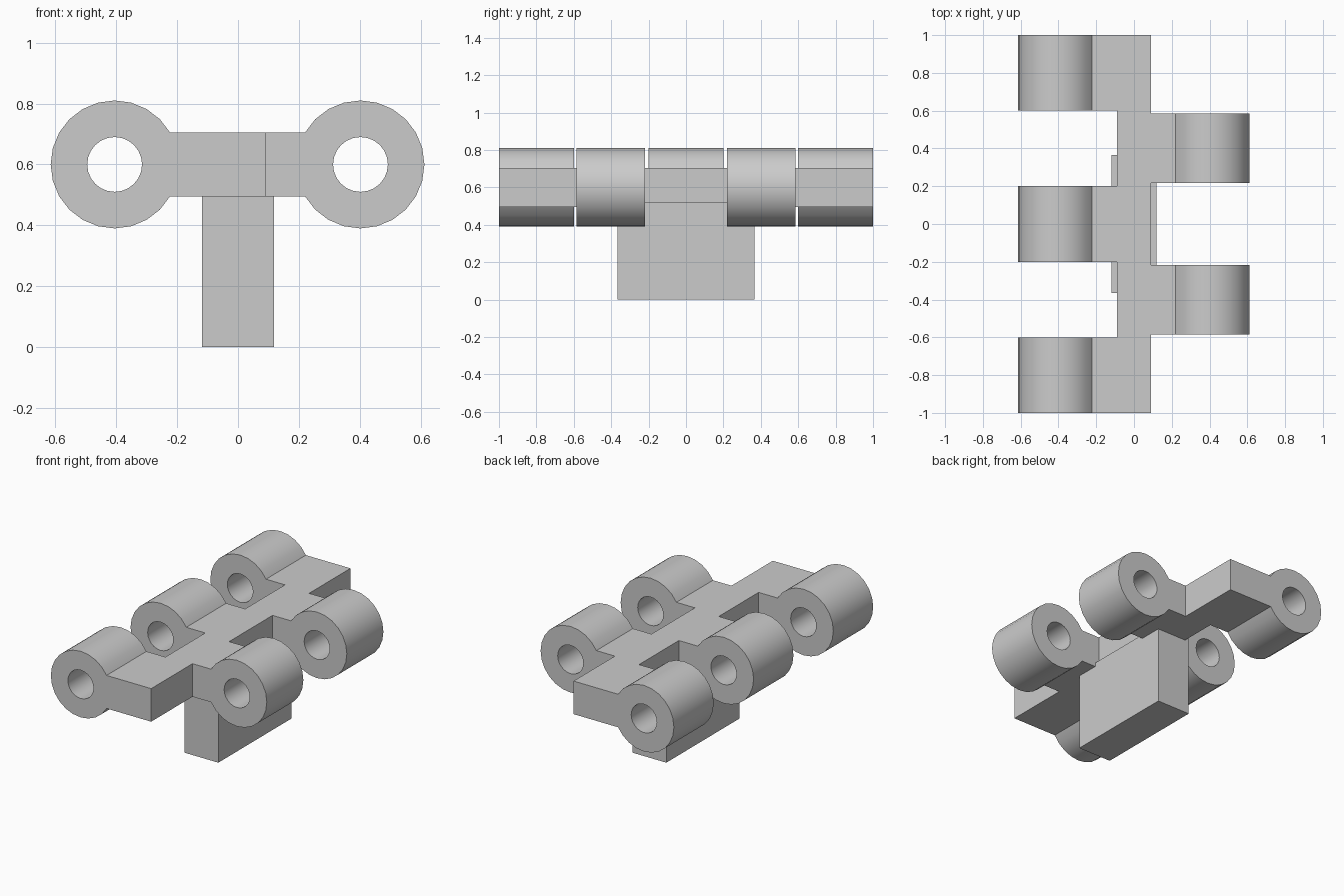
import bpy, bmesh
from math import cos, sin, pi

cube = bpy.data.objects.get("Cube")
if cube:
    bpy.data.objects.remove(cube, do_unlink=True)

GREY = (0.6, 0.6, 0.6, 1)
grey = bpy.data.materials.new("plain grey")
grey.use_nodes = True
grey.diffuse_color = GREY
grey.node_tree.nodes["Principled BSDF"].inputs["Base Color"].default_value = GREY

AXIS_Z, OUTER, BORE, SIDES = 0.6, 0.21, 0.09, 24
HALF_THICK = OUTER * sin(pi / 6)
SPINE = 0.09
LEFT_AXIS, RIGHT_AXIS = 0.402, -0.405
LEFT_SPANS = [(-0.585, -0.218), (0.218, 0.585)]
RIGHT_SPANS = [(-1, -0.6), (-0.2, 0.2), (0.6, 1)]


def make_object(name, bm):
    bmesh.ops.recalc_face_normals(bm, faces=bm.faces)
    mesh = bpy.data.meshes.new(name)
    bm.to_mesh(mesh)
    bm.free()
    mesh.materials.append(grey)
    obj = bpy.data.objects.new(name, mesh)
    bpy.context.collection.objects.link(obj)
    return obj


def arm_end(axis):
    """x where the flat arm meets the round knuckle"""
    side = 1 if axis > 0 else -1
    return axis - side * OUTER * cos(pi / 6)


def edge_points(axis, spans):
    """Toothed edge of the plate, running from front to back"""
    side = 1 if axis > 0 else -1
    points = []
    for y0, y1 in spans:
        points += [(side * SPINE, y0), (arm_end(axis), y0),
                   (arm_end(axis), y1), (side * SPINE, y1)]
    return [p for p in points if not (abs(p[0]) == SPINE and abs(p[1]) == 1)]


def add_plate(bm):
    left = [(SPINE, -1)] + edge_points(LEFT_AXIS, LEFT_SPANS) + [(SPINE, 1)]
    right = edge_points(RIGHT_AXIS, RIGHT_SPANS)
    face = bm.faces.new([bm.verts.new((x, y, AXIS_Z - HALF_THICK))
                         for x, y in left + right[::-1]])
    grown = bmesh.ops.extrude_face_region(bm, geom=[face], use_keep_orig=True)
    top = [v for v in grown["geom"] if isinstance(v, bmesh.types.BMVert)]
    bmesh.ops.translate(bm, verts=top, vec=(0, 0, 2 * HALF_THICK))
    # Open the arm ends where the knuckles join
    ends = [f for f in bm.faces
            if all(abs(v.co.x) > 0.2 for v in f.verts)]
    bmesh.ops.delete(bm, geom=ends, context='FACES')


def add_knuckle(bm, axis, y0, y1):
    side = 1 if axis > 0 else -1

    def ring(radius, y):
        verts = []
        for i in range(SIDES):
            a = 2 * pi * i / SIDES
            x = axis - side * radius * cos(a)
            if radius == OUTER and (i < 3 or i > SIDES - 3):
                x = arm_end(axis)          # flat where the arm meets
                z = HALF_THICK * (i if i < 3 else i - SIDES) / 2
            else:
                z = radius * sin(a)
            verts.append(bm.verts.new((x, y, AXIS_Z + z)))
        return verts

    rings = [ring(OUTER, y0), ring(OUTER, y1), ring(BORE, y1), ring(BORE, y0)]
    for k in range(4):
        a, b = rings[k], rings[(k + 1) % 4]
        for i in range(SIDES):
            if k == 0 and (i < 2 or i >= SIDES - 2):
                continue
            j = (i + 1) % SIDES
            bm.faces.new((a[i], a[j], b[j], b[i]))


# Toothed plate with its round knuckles
bm = bmesh.new()
add_plate(bm)
for axis, spans in ((LEFT_AXIS, LEFT_SPANS), (RIGHT_AXIS, RIGHT_SPANS)):
    for y0, y1 in spans:
        add_knuckle(bm, axis, y0, y1)
bmesh.ops.remove_doubles(bm, verts=bm.verts, dist=0.0005)
link = make_object("link_plate", bm)
bpy.ops.object.select_all(action='DESELECT')
link.select_set(True)
bpy.context.view_layer.objects.active = link
bpy.ops.object.shade_smooth_by_angle(angle=pi / 7)

# Guide block below the plate
bm = bmesh.new()
bmesh.ops.create_cube(bm, size=1)
bmesh.ops.scale(bm, verts=bm.verts, vec=(0.236, 0.732, 0.52))
bmesh.ops.translate(bm, verts=bm.verts, vec=(0, 0, 0.26))
make_object("guide_block", bm)
